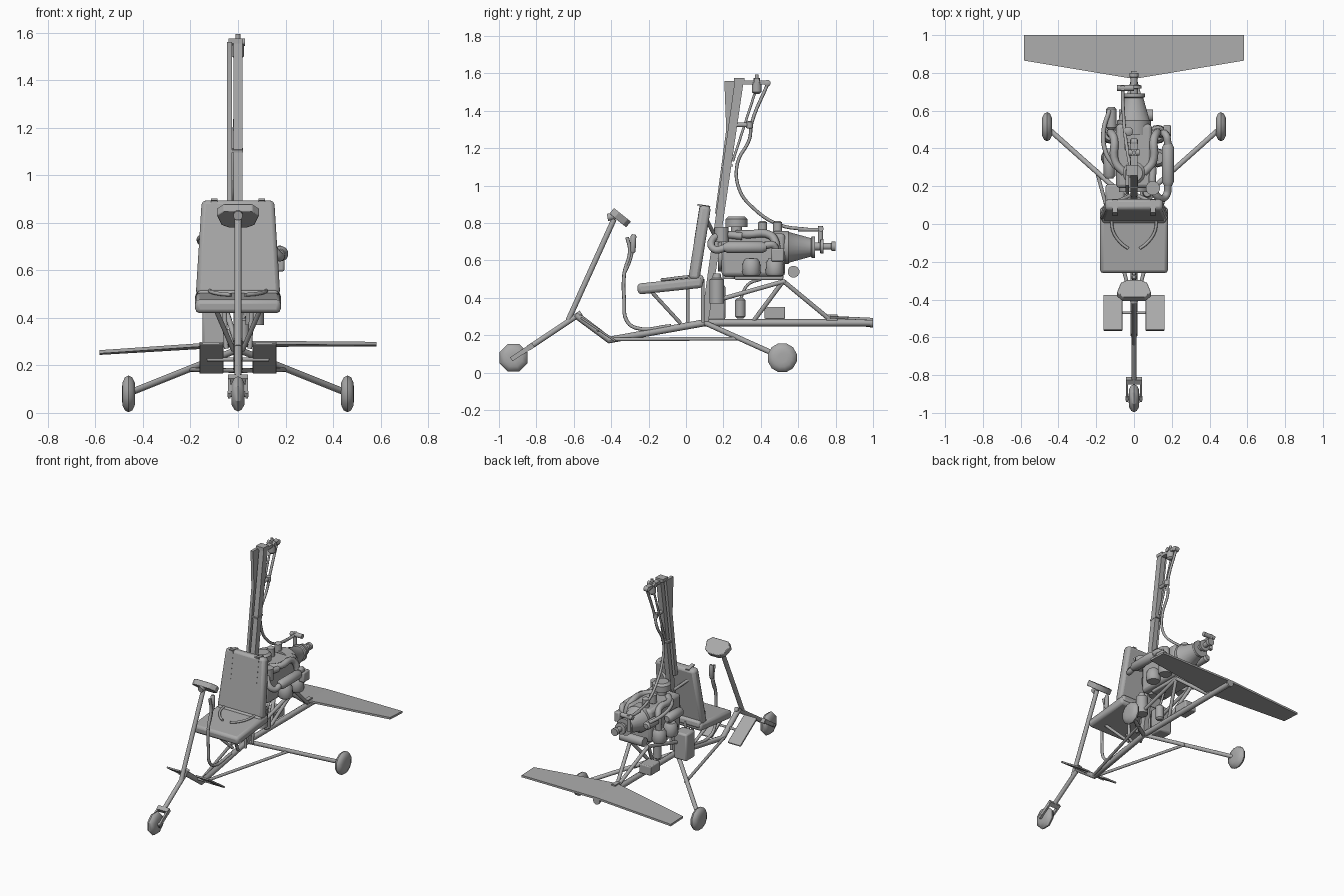
import bpy, bmesh, math
from mathutils import Vector, Matrix

cube = bpy.data.objects.get("Cube")
if cube:
    bpy.data.objects.remove(cube, do_unlink=True)

grey = bpy.data.materials.new("plain grey")
grey.use_nodes = True
grey.diffuse_color = (0.4, 0.4, 0.4, 1)
for node in grey.node_tree.nodes:
    if node.type == 'BSDF_PRINCIPLED':
        node.inputs["Base Color"].default_value = grey.diffuse_color


def finish(name, bm, bevel=0):
    bmesh.ops.recalc_face_normals(bm, faces=bm.faces)
    me = bpy.data.meshes.new(name)
    bm.to_mesh(me)
    bm.free()
    ob = bpy.data.objects.new(name, me)
    bpy.context.collection.objects.link(ob)
    me.materials.append(grey)
    if bevel:
        mod = ob.modifiers.new("soft edges", 'BEVEL')
        mod.width, mod.segments = bevel, 2
    bpy.ops.object.select_all(action='DESELECT')
    ob.select_set(True)
    bpy.context.view_layer.objects.active = ob
    bpy.ops.object.shade_smooth_by_angle(angle=math.radians(40))
    return ob


def lathe(name, a, b, profile, n=16):
    """Turn (fraction along a-b, radius) pairs round the axis a-b."""
    a, b = Vector(a), Vector(b)
    q = (b - a).to_track_quat('Z', 'Y')
    bm = bmesh.new()
    rings = []
    for t, r in profile:
        ring = []
        for i in range(n):
            ang = 2 * math.pi * (i + 0.5) / n
            ring.append(bm.verts.new(a.lerp(b, t) + q @ Vector((r * math.cos(ang), r * math.sin(ang), 0))))
        rings.append(ring)
    for lo, hi in zip(rings, rings[1:]):
        for i in range(n):
            j = (i + 1) % n
            bm.faces.new((lo[i], lo[j], hi[j], hi[i]))
    bm.faces.new(rings[0])
    bm.faces.new(rings[-1])
    return finish(name, bm)


def rod(name, a, b, r, n=12):
    return lathe(name, a, b, [(0, r), (1, r)], n)


def capsule(name, a, b, r, n=16):
    return lathe(name, a, b, [(0, r * .6), (.1, r), (.9, r), (1, r * .6)], n)


def pipe(name, pts, r, smooth=True):
    cu = bpy.data.curves.new(name, 'CURVE')
    cu.dimensions = '3D'
    cu.bevel_depth, cu.bevel_resolution, cu.resolution_u = r, 2, 5
    cu.use_fill_caps = True
    sp = cu.splines.new('BEZIER' if smooth else 'POLY')
    if smooth:
        sp.bezier_points.add(len(pts) - 1)
        for bp, p in zip(sp.bezier_points, pts):
            bp.co = p
            bp.handle_left_type = bp.handle_right_type = 'AUTO'
    else:
        sp.points.add(len(pts) - 1)
        for pt, p in zip(sp.points, pts):
            pt.co = (*p, 1)
    cu.materials.append(grey)
    ob = bpy.data.objects.new(name, cu)
    bpy.context.collection.objects.link(ob)
    bpy.ops.object.select_all(action='DESELECT')
    ob.select_set(True)
    bpy.context.view_layer.objects.active = ob
    bpy.ops.object.convert(target='MESH')


def box(name, c, size, tilt=0, bevel=0, taper=1):
    """Box tilted about x, with its top narrowed by taper."""
    bm = bmesh.new()
    bmesh.ops.create_cube(bm, size=1)
    for v in bm.verts:
        k = taper if v.co.z > 0 else 1
        v.co = Vector((v.co.x * size[0] * k, v.co.y * size[1], v.co.z * size[2]))
    bm.transform(Matrix.Translation(c) @ Matrix.Rotation(math.radians(tilt), 4, 'X'))
    return finish(name, bm, bevel)


def prism(name, pts, offset, bevel=0):
    bm = bmesh.new()
    face = bm.faces.new([bm.verts.new(p) for p in pts])
    ext = bmesh.ops.extrude_face_region(bm, geom=[face])
    moved = [g for g in ext["geom"] if isinstance(g, bmesh.types.BMVert)]
    bmesh.ops.translate(bm, verts=moved, vec=offset)
    if not any(f == face for f in bm.faces):
        bm.faces.new([v for v in bm.verts if v not in moved])
    return finish(name, bm, bevel)


SIDES = (("left", 1), ("right", -1))
TYRE = [(0, .025), (.03, .05), (.22, .072), (.5, .08), (.78, .072), (.97, .05), (1, .025)]

# Keel and front frame
pipe("keel", [(0, -.59, .31), (0, -.41, .175), (0, .1, .267), (0, .99, .267)], .019, False)
rod("keel_cap", (0, .985, .267), (0, 1, .267), .025)
rod("steering_column", (0, -.63, .28), (0, -.385, .82), .015)
rod("fork_stem", (0, -.56, .32), (0, -.83, .14), .015)
box("fork_crown", (0, -.83, .14), (.085, .03, .03), 33)
for side, s in SIDES:
    box(side + "_fork_blade", (s * .037, -.88, .107), (.012, .13, .025), 33)
rod("front_axle", (-.045, -.922, .08), (.045, -.922, .08), .013)
lathe("front_wheel", (-.028, -.922, .08), (.028, -.922, .08), TYRE, 8)

# Rear undercarriage, pedals and engine struts
for side, s in SIDES:
    rod(side + "_leg", (0, .1, .267), (s * .46, .51, .083), .014)
    rod(side + "_stay", (s * .01, -.41, .178), (s * .2, .29, .182), .01)
    lathe(side + "_rear_wheel", (s * .433, .515, .08), (s * .488, .515, .08), TYRE, 12)
    box(side + "_pedal", (s * .112, -.47, .232), (.1, .225, .012), -34, .003)
    rod(side + "_pedal_bar", (0, -.47, .225), (s * .13, -.47, .225), .008)
    rod(side + "_rear_strut", (s * .07, .52, .49), (0, .78, .275), .012)
    rod(side + "_mid_strut", (s * .07, .52, .49), (0, .36, .275), .012)
    rod(side + "_engine_rail", (s * .07, .14, .38), (s * .07, .53, .49), .012)
    rod(side + "_seat_strut", (s * .1, -.2, .45), (s * .02, -.03, .265), .01)
    for y in (.01, .09):
        rod(side + "_seat_post", (s * .05, y, .27), (s * .06, y, .5), .01)

# Tailplane, the right half drooping slightly
for side, s, tip in (("left", 1, .285), ("right", -1, .25)):
    prism(side + "_tailplane", [(0, .768, .29), (s * .582, .865, tip), (s * .582, 1, tip - .006),
                                (0, 1, .278)], (0, 0, .014))
box("tail_bracket", (0, .78, .295), (.03, .06, .03))

# Seat, backrest and harness
box("seat_cushion", (0, -.085, .465), (.36, .35, .058), 6, .018)
box("seat_rear_roll", (0, .05, .495), (.34, .09, .05), 6, .015)
box("seat_back", (0, .073, .695), (.355, .06, .4), -9, .018, .86)
for side, s in SIDES:
    box(side + "_shoulder_strap", (s * .1, .062, .8), (.026, .008, .19), -9)
    box(side + "_strap_fold", (s * .1, .095, .893), (.026, .07, .008), -9)
    pipe(side + "_lap_belt", [(s * .12, .03, .515), (s * .11, -.04, .508), (s * .07, -.1, .5),
                              (s * .03, -.13, .497)], .008)
    rod(side + "_back_brace", (s * .11, .11, .82), (0, .16, .72), .01)

# Instrument pod
prism("instrument_pod", [(x, -.41 + d, .85 - d * .8) for x, d in
                         ((-.06, 0), (.06, 0), (.09, .025), (.07, .075), (.035, .09),
                          (-.035, .09), (-.07, .075), (-.09, .025))], (0, .025, .03), .004)
rod("pod_mount", (0, -.42, .83), (0, -.37, .84), .02)

# Control stick
pipe("control_stick", [(0, -.315, .725), (0, -.3, .65), (0, -.33, .53), (0, -.33, .38), (0, -.318, .28),
                       (0, -.27, .24), (0, -.08, .25)], .01)
pipe("stick_branch", [(0, -.285, .66), (0, -.3, .6), (0, -.335, .52)], .009)
capsule("stick_grip", (0, -.285, .64), (0, -.28, .74), .015, 10)

# Mast and rotor head
prism("mast", [(-.018, .08, .27), (-.018, .12, .27), (-.018, .31, 1.57), (-.018, .262, 1.57)], (.036, 0, 0))
prism("mast_plate", [(-.046, .205, 1.56), (-.046, .215, 1.3), (-.046, .155, .85), (-.046, .185, .85),
                     (-.046, .285, 1.56)], (.02, 0, 0))
box("mast_top_clamp", (-.01, .285, 1.565), (.06, .055, .022))
box("mast_clamp", (-.01, .22, 1.105), (.06, .06, .012), 8)
box("rotor_arm", (0, .35, 1.552), (.035, .18, .022))
lathe("rotor_head", (0, .378, 1.49), (0, .378, 1.595),
      [(0, .014), (.1, .026), (.6, .026), (.65, .018), (.8, .018), (.82, .01), (1, .01)])
rod("rotor_pivot", (-.03, .378, 1.56), (.03, .378, 1.56), .016)
capsule("rotor_arm_end", (-.02, .435, 1.548), (.02, .435, 1.548), .018, 10)
rod("mast_link", (0, .24, 1.325), (0, .345, 1.325), .012)
capsule("link_joint", (0, .34, 1.305), (0, .34, 1.345), .018, 10)
rod("push_rod", (-.01, .25, 1.13), (-.01, .37, 1.5), .007)
pipe("control_cable", [(0, .435, 1.54), (0, .35, 1.33), (-.01, .34, 1.25), (-.015, .275, 1.12),
                       (-.015, .285, .98), (-.03, .36, .88), (-.05, .5, .79), (-.06, .66, .765)], .009)

# Engine block and gear case
box("engine_block", (0, .36, .63), (.19, .34, .23), 0, .02)
box("engine_sump", (0, .39, .51), (.13, .26, .03), 0, .008)
lathe("gear_case", (0, .47, .67), (0, .69, .67),
      [(0, .09), (.35, .09), (.38, .082), (.9, .05), (.92, .058), (1, .058)], 20)
lathe("drive_shaft", (0, .68, .675), (0, .8, .675),
      [(0, .022), (.3, .022), (.32, .04), (.45, .04), (.47, .018), (.8, .018), (.82, .026), (1, .026)], 12)
rod("gear_post", (-.06, .72, .67), (-.06, .72, .785), .014)
rod("gear_lever", (-.09, .72, .77), (0, .72, .77), .016)
rod("linkage", (-.06, .6, .765), (-.06, .73, .765), .01)
lathe("air_cleaner", (0, .27, .74), (0, .27, .835),
      [(0, .03), (.4, .03), (.42, .06), (.85, .06), (1, .045)], 20)
for y in (.41, .49):
    capsule("top_cap", (-.03, y, .74), (-.03, y, .81), .025, 12)

# Cylinders, exhaust and accessories
for side, s in SIDES:
    for y in (.35, .475):
        rod(side + "_cylinder_neck", (s * .06, y, .58), (s * .13, y, .58), .035)
        lathe(side + "_cylinder", (s * .125, y, .52), (s * .125, y, .61),
              [(0, .042), (.15, .05), (.8, .046), (1, .032)], 14)
    pipe(side + "_intake", [(s * .05, .27, .74), (s * .1, .33, .74), (s * .105, .45, .735),
                            (s * .12, .48, .69), (s * .125, .48, .6)], .022)
capsule("muffler", (.18, .2, .67), (.18, .43, .67), .032)
pipe("exhaust_pipe", [(.18, .22, .67), (.17, .15, .66), (.13, .14, .71), (.1, .2, .735), (.1, .3, .73)], .02)
pipe("exhaust_tail", [(.18, .42, .68), (.17, .47, .68), (.14, .475, .6)], .02)
box("regulator", (.175, .49, .63), (.04, .07, .07), 0, .008)
capsule("starter", (-.13, .24, .65), (-.13, .4, .65), .032)
capsule("alternator", (-.12, .5, .68), (-.12, .62, .68), .028)
pipe("hose", [(-.13, .6, .7), (-.16, .5, .72), (-.15, .38, .74), (-.1, .3, .74)], .012)
rod("water_pump", (-.08, .575, .54), (.1, .575, .54), .032)
rod("distributor", (.1, .19, .7), (.1, .19, .78), .038)
rod("pulley", (0, .17, .62), (0, .2, .62), .08, 20)
rod("oil_pan_plug", (.02, .23, .5), (.02, .23, .57), .035)

# Tank, filter and battery
box("fuel_tank", (-.1, .16, .375), (.1, .1, .19), 0, .012)
lathe("oil_filter", (.07, .165, .37), (.07, .165, .53), [(0, .04), (.8, .04), (.85, .025), (1, .02)])
capsule("fuel_canister", (.02, .29, .29), (.02, .29, .4), .028, 12)
pipe("fuel_hose", [(.02, .29, .39), (.02, .33, .47), (.05, .4, .5)], .008)
box("battery", (-.05, .475, .32), (.09, .11, .065), 0, .006)
